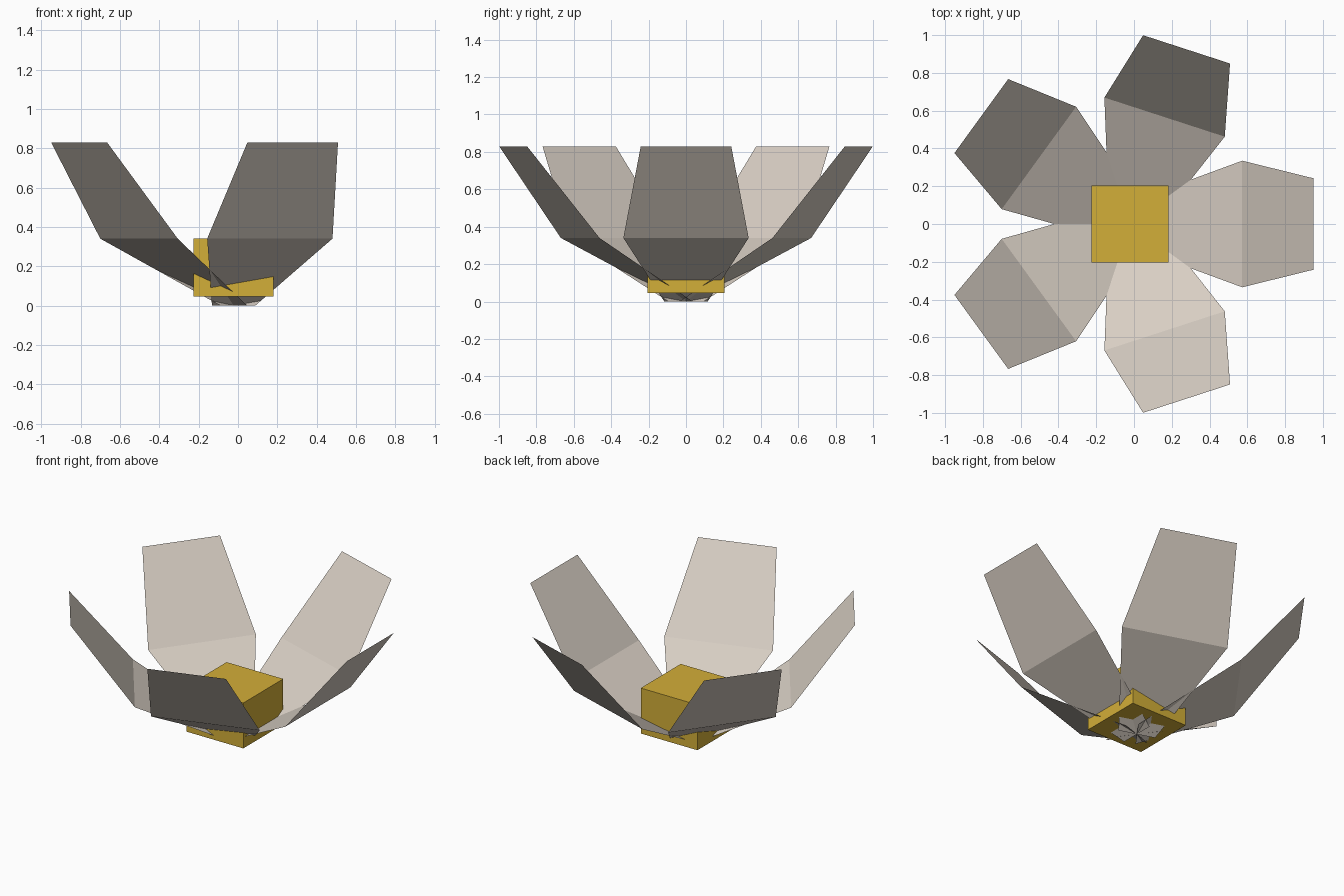
import bpy
import bmesh
import math

if "Cube" in bpy.data.objects:
    bpy.data.objects.remove(bpy.data.objects["Cube"])

CENTRE_X = -0.022  # axis of the flower


def material(name, colour):
    mat = bpy.data.materials.new(name)
    mat.diffuse_color = (*colour, 1)
    mat.use_nodes = True
    mat.node_tree.nodes["Principled BSDF"].inputs["Base Color"].default_value = mat.diffuse_color
    return mat


def add_object(name, bm, mat):
    mesh = bpy.data.meshes.new(name)
    bm.to_mesh(mesh)
    bm.free()
    mesh.materials.append(mat)
    obj = bpy.data.objects.new(name, mesh)
    bpy.context.collection.objects.link(obj)
    return obj


cream = material("cream", (0.68, 0.615, 0.545))
yellow = material("golden yellow", (0.65, 0.425, 0.04))

# Petal profile from the base outwards: radius, half width, height
PROFILE = [(0.0, 0.116, 0.0), (0.595, 0.335, 0.34), (0.972, 0.242, 0.83)]

# Five thin folded petals around the axis
for i in range(5):
    bm = bmesh.new()
    rows = [(bm.verts.new((r, -w, z)), bm.verts.new((r, w, z)))
            for r, w, z in PROFILE]
    for (a, b), (c, d) in zip(rows, rows[1:]):
        bm.faces.new((a, c, d, b))
    petal = add_object(f"petal_{i + 1}", bm, cream)
    petal.location.x = CENTRE_X
    petal.rotation_euler.z = i * math.tau / 5

# Square flower heart
bm = bmesh.new()
bmesh.ops.create_cube(bm, size=1)
bmesh.ops.scale(bm, vec=(0.407, 0.41, 0.295), verts=bm.verts)
heart = add_object("flower_heart", bm, yellow)
heart.location = (CENTRE_X, 0, 0.1925)
